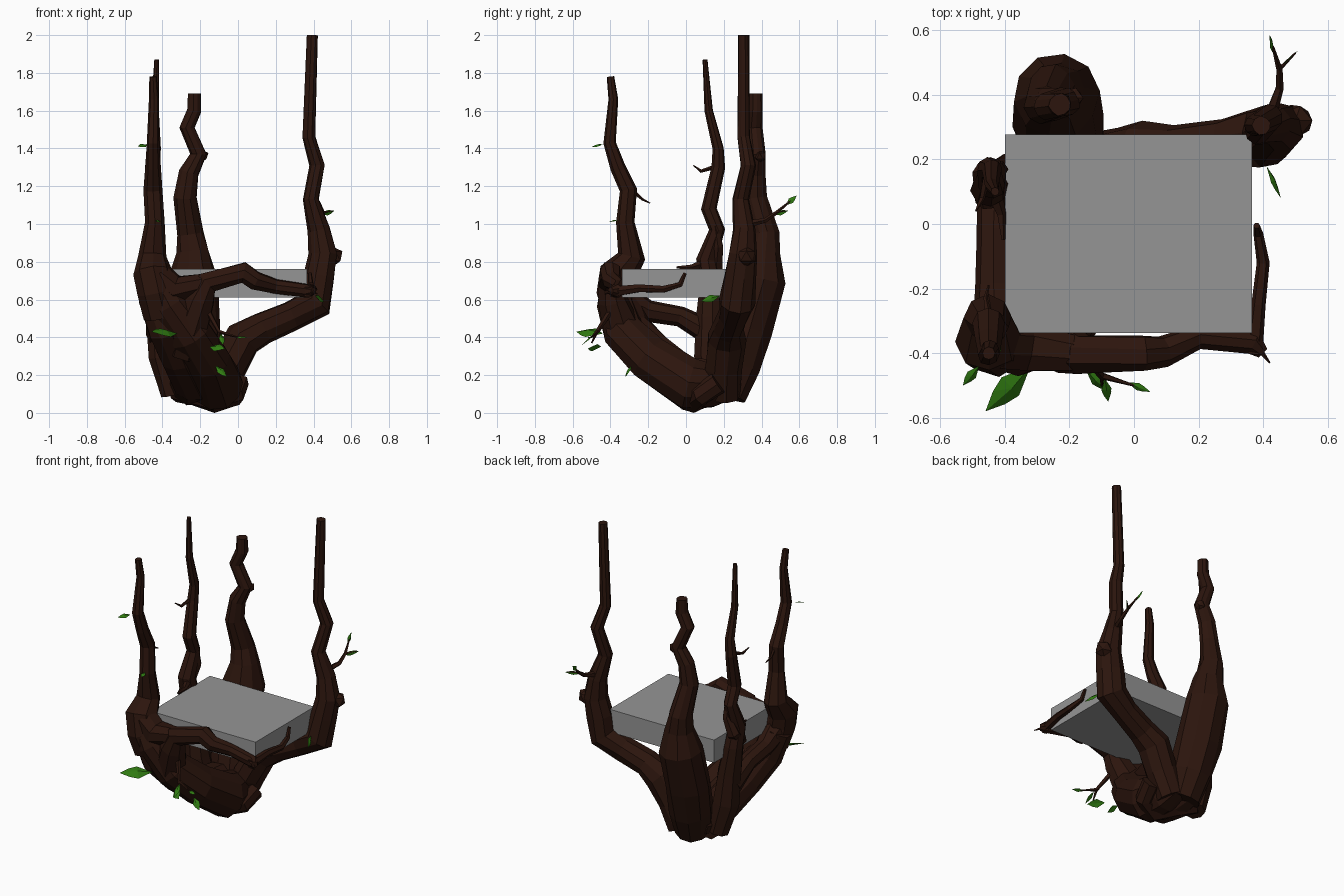
import bpy, bmesh, math, random
from mathutils import Vector

random.seed(4)

def material(name, color):
    m = bpy.data.materials.new(name)
    m.diffuse_color = (*color, 1)
    return m

BARK = material("bark", (0.025, 0.0075, 0.004))
LEAF = material("leaf", (0.03, 0.2, 0.006))
GREY = material("slab_grey", (0.3, 0.3, 0.3))

def finish(name, bm, mat):
    bmesh.ops.recalc_face_normals(bm, faces=bm.faces)
    me = bpy.data.meshes.new(name)
    bm.to_mesh(me)
    bm.free()
    ob = bpy.data.objects.new(name, me)
    bpy.context.collection.objects.link(ob)
    me.materials.append(mat)
    return ob

def limb(name, path, sides=8, rough=0.06):
    """Faceted tapering tube through (x, y, z, radius) points."""
    pts = [Vector(p[:3]) for p in path]
    bm = bmesh.new()
    rings, ref = [], Vector((1, 0.15, 0.05))
    for i, p in enumerate(pts):
        before = (p - pts[i - 1]).normalized() if i else Vector()
        after = (pts[i + 1] - p).normalized() if i + 1 < len(pts) else Vector()
        t = (before + after).normalized()
        u = ref - t * ref.dot(t)
        if u.length < 0.1:
            u = t.orthogonal()
        u.normalize()
        v, ref = t.cross(u), u
        ring = []
        for k in range(sides):
            a = 2 * math.pi * k / sides
            r = path[i][3] * (1 + random.uniform(-rough, rough))
            ring.append(bm.verts.new(p + (u * math.cos(a) + v * math.sin(a)) * r))
        rings.append(ring)
    for a, b in zip(rings, rings[1:]):
        for k in range(sides):
            j = (k + 1) % sides
            bm.faces.new((a[k], a[j], b[j], b[k]))
    bm.faces.new(rings[0])
    bm.faces.new(rings[-1])
    return finish(name, bm, BARK)

def leaf(base, tip, width, facing=(0.2, -0.6, 1)):
    """Folded diamond blade."""
    b, t = Vector(base), Vector(tip)
    d = t - b
    side = d.cross(Vector(facing)).normalized()
    up = side.cross(d).normalized()
    bm = bmesh.new()
    mid = b + d * 0.45
    outline = [b, mid + side * width, b + d * 0.7 + side * width * 0.7, t,
               b + d * 0.7 - side * width * 0.7, mid - side * width]
    rim = [bm.verts.new(p) for p in outline]
    tops = [bm.verts.new(mid + up * width * s) for s in (0.35, 0.1)]
    for c in tops:
        for k in range(6):
            bm.faces.new((rim[k], rim[(k + 1) % 6], c))
    finish("leaf", bm, LEAF)

def knot(loc, r):
    bm = bmesh.new()
    bmesh.ops.create_icosphere(bm, subdivisions=1, radius=r)
    for v in bm.verts:
        v.co = Vector(loc) + v.co * random.uniform(0.85, 1.1)
    finish("bark_knot", bm, BARK)

# Grey slab held by the branches
bm = bmesh.new()
bmesh.ops.create_cube(bm, size=1)
for v in bm.verts:
    v.co = Vector((-0.0175 + v.co.x * 0.765, -0.03 + v.co.y * 0.615, 0.687 + v.co.z * 0.15))
finish("slab", bm, GREY)

# Front root, made of two strands leaning forward and left
limb("front_root_right", [(-0.13, 0.26, 0.16, 0.08), (-0.12, 0.14, 0.15, 0.12), (-0.11, 0.02, 0.15, 0.14),
     (-0.16, -0.19, 0.285, 0.12), (-0.25, -0.33, 0.42, 0.115), (-0.36, -0.37, 0.57, 0.10),
     (-0.43, -0.36, 0.70, 0.085)], 10)
limb("front_root_left", [(-0.25, 0.25, 0.16, 0.08), (-0.24, 0.13, 0.16, 0.12), (-0.24, -0.01, 0.18, 0.125),
     (-0.31, -0.18, 0.31, 0.115), (-0.37, -0.30, 0.45, 0.11), (-0.44, -0.33, 0.62, 0.09)], 10)
# Lower knuckle touching the ground
limb("base_root", [(-0.33, 0.2, 0.12, 0.06), (-0.24, 0.12, 0.12, 0.08), (-0.12, 0.03, 0.09, 0.087),
     (-0.02, 0.08, 0.10, 0.06), (0.0, 0.17, 0.16, 0.06)])
# Front left upright
limb("front_left_stem", [(-0.40, -0.34, 0.52, 0.10), (-0.43, -0.37, 0.64, 0.10), (-0.45, -0.36, 0.74, 0.10),
     (-0.45, -0.29, 0.83, 0.075), (-0.44, -0.32, 1.01, 0.05), (-0.45, -0.305, 1.18, 0.048),
     (-0.45, -0.36, 1.30, 0.04), (-0.45, -0.405, 1.43, 0.034), (-0.445, -0.385, 1.66, 0.026),
     (-0.45, -0.40, 1.78, 0.02)])
# Left upright, thin
limb("left_stem", [(-0.34, 0.15, 0.10, 0.07), (-0.39, 0.13, 0.30, 0.085), (-0.41, 0.13, 0.50, 0.075),
     (-0.44, 0.13, 0.68, 0.06), (-0.45, 0.11, 0.81, 0.055), (-0.44, 0.165, 0.97, 0.042),
     (-0.44, 0.12, 1.08, 0.042), (-0.45, 0.17, 1.30, 0.036), (-0.44, 0.17, 1.40, 0.03),
     (-0.44, 0.12, 1.60, 0.022), (-0.43, 0.10, 1.87, 0.013)])
limb("left_strand", [(-0.45, 0.07, 0.70, 0.04), (-0.46, 0.16, 0.78, 0.04), (-0.42, 0.17, 0.88, 0.03),
     (-0.42, 0.15, 1.02, 0.02)], 6)
limb("left_bridge", [(-0.42, -0.32, 0.60, 0.08), (-0.43, -0.2, 0.54, 0.06), (-0.43, -0.03, 0.51, 0.055),
     (-0.42, 0.13, 0.42, 0.07)])
# Back left trunk
limb("back_left_trunk", [(-0.2, 0.21, 0.09, 0.11), (-0.22, 0.26, 0.25, 0.13), (-0.235, 0.32, 0.45, 0.14),
     (-0.24, 0.395, 0.71, 0.13), (-0.24, 0.41, 0.85, 0.09), (-0.255, 0.42, 0.95, 0.072),
     (-0.28, 0.37, 1.14, 0.06), (-0.26, 0.37, 1.27, 0.052), (-0.21, 0.38, 1.37, 0.045),
     (-0.27, 0.365, 1.51, 0.042), (-0.23, 0.37, 1.60, 0.038), (-0.23, 0.37, 1.69, 0.034)], 10)
# Back right trunk, bent at the elbow
limb("back_right_trunk", [(-0.12, 0.2, 0.09, 0.09), (-0.05, 0.2, 0.24, 0.10), (0.03, 0.215, 0.39, 0.10),
     (0.13, 0.225, 0.45, 0.085), (0.28, 0.25, 0.515, 0.08), (0.41, 0.27, 0.58, 0.095),
     (0.43, 0.285, 0.72, 0.085), (0.45, 0.30, 0.84, 0.078), (0.43, 0.31, 0.97, 0.06),
     (0.385, 0.29, 1.13, 0.044), (0.42, 0.33, 1.31, 0.042), (0.375, 0.305, 1.46, 0.034),
     (0.395, 0.305, 2.0, 0.029)], 9)
knot((0.50, 0.32, 0.83), 0.055)
knot((-0.19, 0.39, 1.36), 0.035)

# Front rail and the tapering twig on the right edge
limb("front_rail", [(-0.28, -0.25, 0.34, 0.10), (-0.25, -0.35, 0.46, 0.10), (-0.20, -0.39, 0.60, 0.08),
     (-0.16, -0.405, 0.69, 0.065), (0.03, -0.40, 0.745, 0.058), (0.09, -0.395, 0.70, 0.05),
     (0.20, -0.35, 0.67, 0.038), (0.37, -0.37, 0.645, 0.038), (0.40, -0.40, 0.645, 0.02)])
limb("shoulder", [(-0.42, -0.37, 0.72, 0.08), (-0.33, -0.38, 0.65, 0.08), (-0.18, -0.40, 0.68, 0.06)])
limb("right_twig", [(0.37, -0.40, 0.64, 0.03), (0.385, -0.25, 0.66, 0.023), (0.40, -0.12, 0.655, 0.02),
     (0.385, -0.03, 0.68, 0.016), (0.38, -0.005, 0.74, 0.01)], 6)

# Small twigs
for path in (
    [(0.42, 0.33, 1.0, 0.02), (0.45, 0.42, 1.02, 0.013), (0.45, 0.48, 1.06, 0.01), (0.43, 0.55, 1.12, 0.004)],
    [(0.45, 0.48, 1.06, 0.007), (0.50, 0.53, 1.07, 0.003)],
    [(-0.45, -0.29, 1.18, 0.012), (-0.46, -0.23, 1.13, 0.007), (-0.45, -0.19, 1.11, 0.003)],
    [(-0.45, 0.18, 1.31, 0.014), (-0.47, 0.08, 1.28, 0.009), (-0.49, 0.04, 1.31, 0.003)],
    [(-0.44, 0.12, 0.80, 0.03), (-0.41, 0.03, 0.77, 0.015), (-0.405, -0.05, 0.77, 0.006)],
    [(-0.16, -0.40, 0.54, 0.016), (-0.10, -0.47, 0.43, 0.012), (0.0, -0.50, 0.40, 0.004)],
    [(-0.10, -0.47, 0.43, 0.009), (-0.10, -0.50, 0.37, 0.004)],
    [(0.39, -0.39, 0.64, 0.009), (0.42, -0.43, 0.63, 0.003)],
):
    limb("twig", path, 5)

# Leaves
UPRIGHT = (0.6, -1, 0.3)
leaf((-0.32, -0.44, 0.42), (-0.46, -0.58, 0.43), 0.045)
leaf((-0.48, -0.44, 1.42), (-0.53, -0.50, 1.41), 0.018)
leaf((-0.15, -0.45, 0.35), (-0.07, -0.52, 0.34), 0.028, UPRIGHT)
leaf((-0.09, -0.48, 0.42), (-0.08, -0.55, 0.36), 0.016)
leaf((-0.12, -0.29, 0.25), (-0.06, -0.32, 0.19), 0.022, UPRIGHT)
leaf((-0.02, -0.49, 0.40), (0.05, -0.52, 0.40), 0.013)
leaf((-0.43, -0.36, 1.02), (-0.42, -0.41, 1.01), 0.015)
leaf((0.41, 0.18, 0.62), (0.455, 0.08, 0.59), 0.02, (1, 0, 0.3))
leaf((0.43, 0.53, 1.10), (0.42, 0.585, 1.15), 0.016, (1, 0, 0.3))
leaf((0.44, 0.47, 1.05), (0.51, 0.54, 1.07), 0.014, (1, -1, 0.3))

# Rest the whole piece on the ground
low = min(v.co.z for o in bpy.data.objects for v in o.data.vertices)
for v in bpy.data.objects["base_root"].data.vertices:
    if v.co.z < low + 0.02:
        v.co.z -= low
